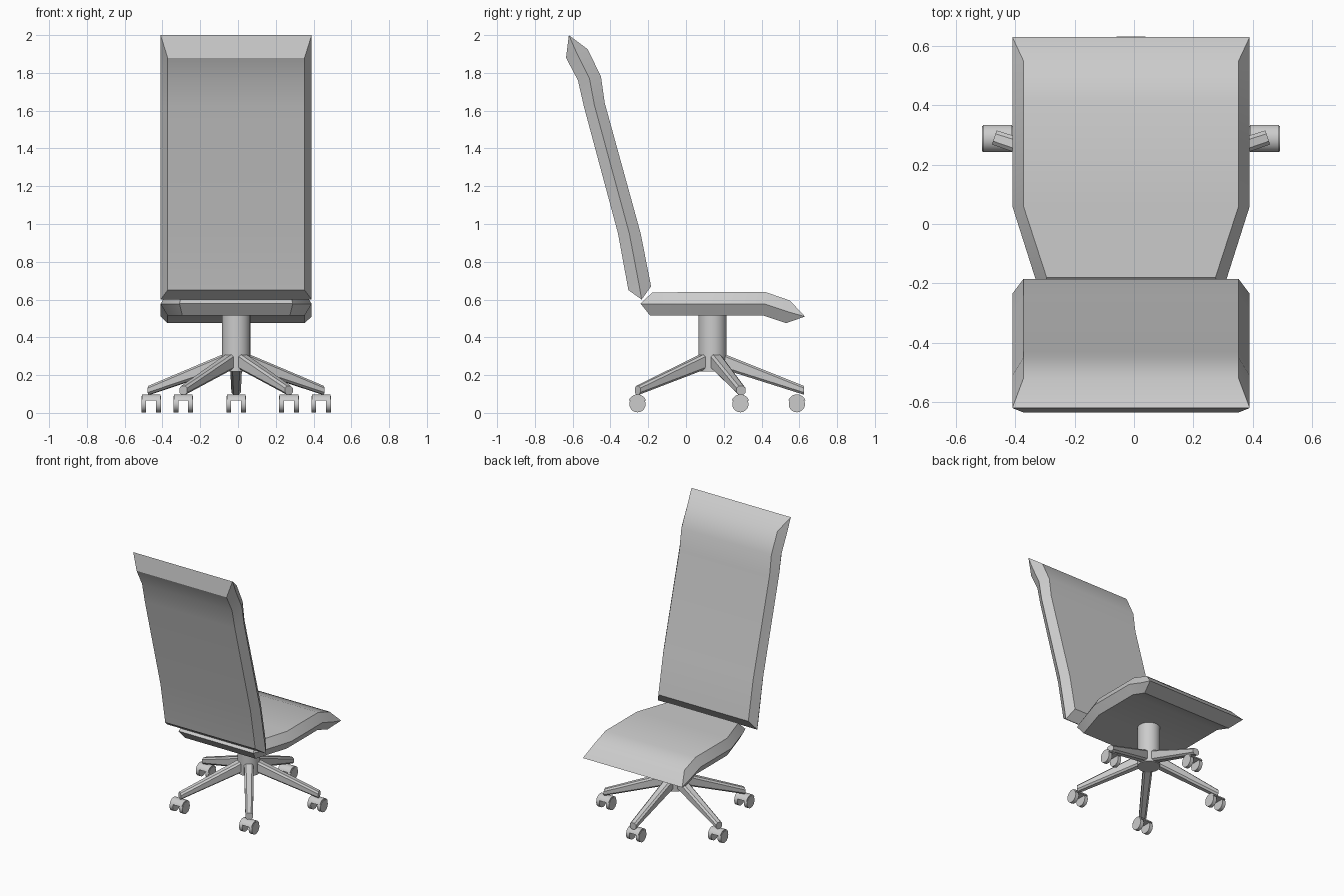
import bpy, bmesh, math
from mathutils import Matrix, Vector

if "Cube" in bpy.data.objects:
    bpy.data.objects.remove(bpy.data.objects["Cube"])

CX, CY = -0.01, 0.14      # axis of the swivel base


def finish(name, bm, angle=30):
    bmesh.ops.recalc_face_normals(bm, faces=bm.faces)
    me = bpy.data.meshes.new(name)
    bm.to_mesh(me)
    bm.free()
    ob = bpy.data.objects.new(name, me)
    bpy.context.collection.objects.link(ob)
    bpy.ops.object.select_all(action='DESELECT')
    ob.select_set(True)
    bpy.context.view_layer.objects.active = ob
    bpy.ops.object.shade_smooth_by_angle(angle=math.radians(angle))
    return ob


def loft(bm, a, b):
    n = len(a)
    for i in range(n):
        bm.faces.new((a[i], a[(i + 1) % n], b[(i + 1) % n], b[i]))


def cushion(name, tip_a, stations, tip_b, inset=0.0375):
    """Padded slab: six-sided sections (y,z upper / y,z lower / half width), closed to an edge at each end."""
    bm = bmesh.new()
    V = lambda x, p: bm.verts.new((CX + x, p[0], p[1]))
    rings = []
    for up, lo, w in stations:
        mid = ((up[0] + lo[0]) / 2, (up[1] + lo[1]) / 2)
        k = w - inset
        rings.append([V(-w, mid), V(-k, up), V(k, up), V(w, mid), V(k, lo), V(-k, lo)])
    for a, b in zip(rings, rings[1:]):
        loft(bm, a, b)
    for (y, z, w), r in ((tip_a, rings[0]), (tip_b, rings[-1])):
        l, q = V(-w, (y, z)), V(w, (y, z))
        for f in ((l, r[1], r[2], q), (l, q, r[4], r[5]), (l, r[0], r[1]),
                  (l, r[5], r[0]), (q, r[2], r[3]), (q, r[3], r[4])):
            bm.faces.new(f)
    return finish(name, bm)


# Backrest and seat
W = 0.40
cushion("backrest", (-0.62, 2.0, W), [
    ((-0.52, 1.925), (-0.635, 1.88), W),
    ((-0.45, 1.78), (-0.572, 1.76), W),
    ((-0.43, 1.64), (-0.54, 1.62), W),
    ((-0.24, 0.95), (-0.36, 0.95), W),
    ((-0.185, 0.67), (-0.305, 0.65), W)], (-0.235, 0.60, W))
cushion("seat", (0.63, 0.51, W), [
    ((0.55, 0.595), (0.53, 0.475), W),
    ((0.42, 0.64), (0.41, 0.515), W),
    ((0.06, 0.64), (0.06, 0.515), W),
    ((-0.18, 0.637), (-0.19, 0.515), 0.322)], (-0.24, 0.578, 0.30))

# Column
bm = bmesh.new()
bmesh.ops.create_cone(bm, cap_ends=True, segments=24, radius1=0.075, radius2=0.075, depth=0.30,
                      matrix=Matrix.Translation((CX, CY, 0.37)))
finish("column", bm)


def leg(name, angle):
    """Tapered beam with chamfered corners, sloping down and outward."""
    bm = bmesh.new()
    rot = Matrix.Translation((CX, CY, 0)) @ Matrix.Rotation(angle, 4, 'Z')

    def ring(r, w, lo, hi, c):
        pts = [(-w, lo + c), (-w, hi - c), (c - w, hi), (w - c, hi),
               (w, hi - c), (w, lo + c), (w - c, lo), (c - w, lo)]
        return [bm.verts.new(rot @ Vector((r, y, z))) for y, z in pts]

    a = ring(0.03, 0.032, 0.24, 0.325, 0.012)
    b = ring(0.485, 0.025, 0.096, 0.143, 0.012)
    loft(bm, a, b)
    bm.faces.new(a)
    bm.faces.new(b)
    finish(name, bm)


def caster(name, x, y):
    """Twin wheels under a curved hood, axle along x."""
    bm = bmesh.new()
    for s in (-1, 1):
        bmesh.ops.create_cone(bm, cap_ends=True, segments=20, radius1=0.043, radius2=0.043, depth=0.026,
                              matrix=Matrix.Translation((x + s * 0.039, y, 0.046))
                              @ Matrix.Rotation(math.pi / 2, 4, 'Y') @ Matrix.Translation((0, 0, 0)))
    finish(name + "_wheels", bm)
    bm = bmesh.new()
    arc = [math.radians(20 + 14 * i) for i in range(11)]
    ends = [[bm.verts.new((x + s * 0.049, y + 0.048 * math.cos(t), 0.05 + 0.048 * math.sin(t))) for t in arc]
            for s in (-1, 1)]
    loft(bm, *ends)
    for e in ends:
        bm.faces.new(e)
    finish(name + "_hood", bm)


# Five-star base
for i, (x, y) in enumerate([(0, 0.447), (0.45, 0.148), (-0.45, 0.148), (0.28, -0.397), (-0.28, -0.397)]):
    leg(f"base_leg_{i + 1}", math.atan2(y, x))
    caster(f"caster_{i + 1}", CX + x, CY + y)
